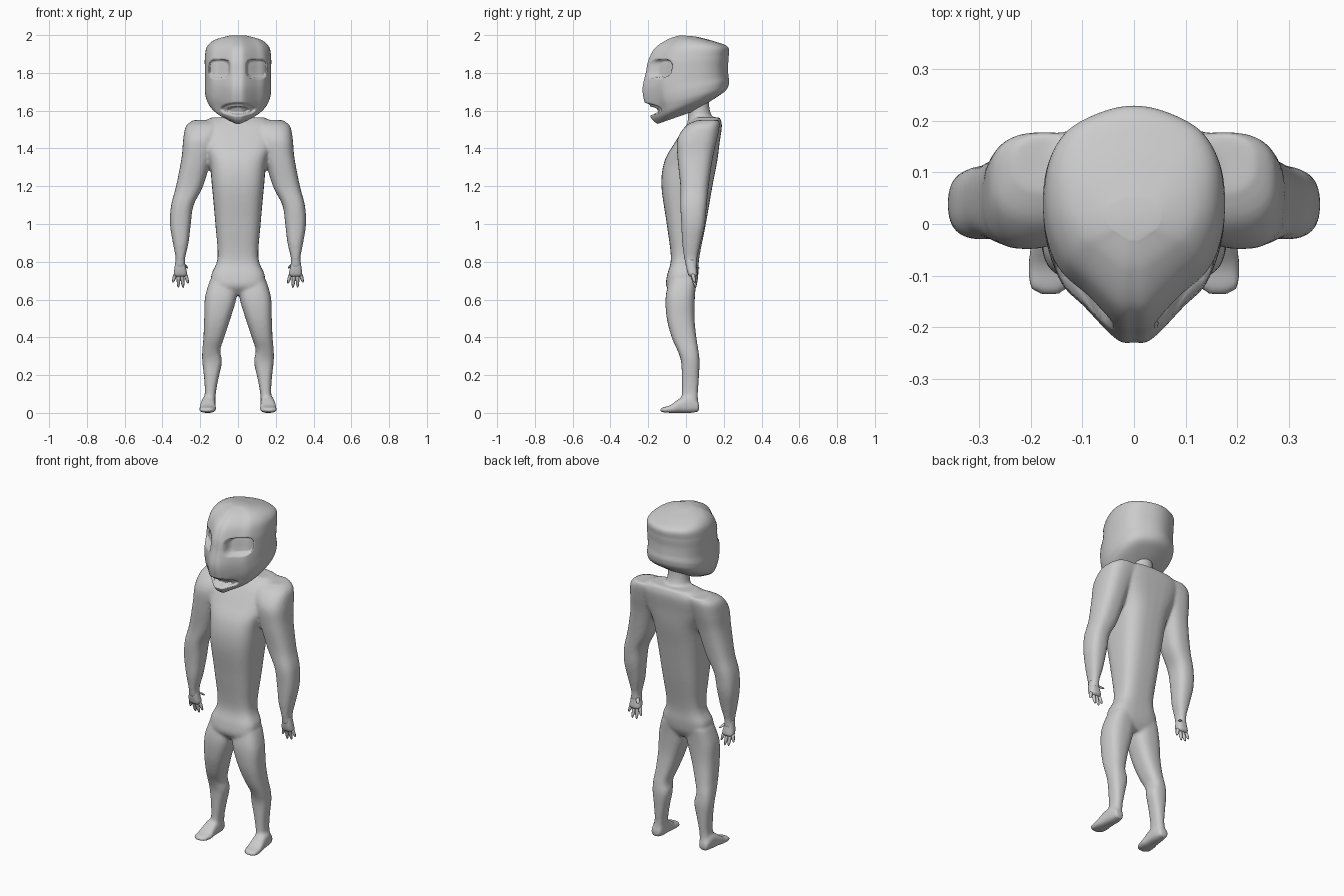
import bpy, bmesh, math
from mathutils import Vector

if "Cube" in bpy.data.objects:
    bpy.data.objects.remove(bpy.data.objects["Cube"])


def spline(rows, k, closed=False):
    """Catmull-Rom resampling of rows of numbers, k steps per span."""
    n, out = len(rows), []
    for i in range(n if closed else n - 1):
        if closed:
            a, b, c, d = (rows[(i + j) % n] for j in (-1, 0, 1, 2))
        else:
            a, b, c, d = rows[max(i - 1, 0)], rows[i], rows[i + 1], rows[min(i + 2, n - 1)]
        for s in range(k):
            t = s / k
            out.append([0.5 * (2*q + (r - p)*t + (2*p - 5*q + 4*r - u)*t*t + (3*q - p - 3*r + u)*t**3)
                        for p, q, r, u in zip(a, b, c, d)])
    if not closed:
        out.append(list(rows[-1]))
    return out


def skin(bm, rings):
    """Closed surface through a list of point rings."""
    vs = [[bm.verts.new(p) for p in r] for r in rings]
    n = len(vs[0])
    for a, b in zip(vs, vs[1:]):
        for i in range(n):
            bm.faces.new((a[i], a[(i + 1) % n], b[(i + 1) % n], b[i]))
    bm.faces.new(vs[0])
    bm.faces.new(vs[-1])


def oval(a0, a1, b0, b1, e, n=32):
    """Rounded rectangle filling the given ranges."""
    pts = []
    for i in range(n):
        c, s = math.cos(math.tau * i / n), math.sin(math.tau * i / n)
        u = math.copysign(abs(c) ** (2 / e), c)
        v = math.copysign(abs(s) ** (2 / e), s)
        pts.append(((a0 + a1) / 2 + u * (a1 - a0) / 2, (b0 + b1) / 2 + v * (b1 - b0) / 2))
    return pts


def limb(bm, rows, side=1, e=2.6, k=5):
    """Loft upright rows of (z, x inner, x outer, y front, y back)."""
    skin(bm, [[(side * x, y, z) for x, y in oval(x0, x1, y0, y1, e)]
              for z, x0, x1, y0, y1 in spline(rows, k)])


def finish(bm, name):
    bmesh.ops.recalc_face_normals(bm, faces=bm.faces[:])
    me = bpy.data.meshes.new(name)
    bm.to_mesh(me)
    bm.free()
    for p in me.polygons:
        p.use_smooth = True
    ob = bpy.data.objects.new(name, me)
    bpy.context.collection.objects.link(ob)
    return ob


# Body: torso, neck, arms, legs and feet, fused into one skin
bm = bmesh.new()
torso = [(.625, .07, -.07, .03), (.67, .13, -.105, .055), (.73, .142, -.1, .065), (.82, .108, -.08, .07),
         (1.0, .12, -.102, .105), (1.2, .138, -.13, .14), (1.33, .152, -.115, .165),
         (1.43, .19, -.06, .178), (1.52, .2, 0, .19), (1.565, .14, .05, .18)]
limb(bm, [(z, -w, w, f, b) for z, w, f, b in torso], e=3)
limb(bm, [(1.48, -.1, .1, 0, .16), (1.56, -.07, .07, .01, .14), (1.61, -.06, .06, .01, .125),
          (1.7, -.06, .06, .0, .12)], e=2)
arm = [(1.55, .08, .235, .06, .175), (1.52, .08, .275, 0, .178), (1.45, .11, .29, -.045, .165),
       (1.35, .14, .299, -.045, .142), (1.2, .185, .328, -.03, .12), (1.1, .235, .354, -.03, .11),
       (1.0, .25, .36, -.025, .1), (.9, .262, .345, -.02, .078), (.82, .28, .33, -.01, .06),
       (.77, .278, .335, 0, .058)]
leg = [(.7, .01, .15, -.09, .055), (.61, .008, .175, -.108, .047), (.5, .04, .179, -.102, .045),
       (.4, .073, .183, -.076, .055), (.33, .094, .189, -.045, .066), (.27, .085, .189, -.026, .072),
       (.18, .104, .179, -.022, .068), (.1, .118, .176, -.022, .063), (.03, .122, .188, -.03, .066)]
foot = [(.069, .13, .183, .008, .05), (.03, .119, .191, 0, .09), (-.03, .119, .198, 0, .078),
        (-.08, .116, .206, 0, .042), (-.12, .124, .204, .003, .03), (-.137, .145, .185, .008, .022)]
for s in (1, -1):
    limb(bm, arm, s)
    limb(bm, leg, s)
    skin(bm, [[(s * x, y, z) for x, z in oval(x0, x1, z0, z1, 2.8)]
              for y, x0, x1, z0, z1 in spline(foot, 5)])
body = finish(bm, "body")
fuse = body.modifiers.new("fuse", "REMESH")
fuse.mode = "VOXEL"
fuse.voxel_size = 0.009
fuse.use_smooth_shade = True
relax = body.modifiers.new("relax", "SMOOTH")
relax.factor = 0.5
relax.iterations = 6

# Hands: palm, four spread fingers and a thumb
palm = [(.81, .284, .33, 0, .05), (.77, .276, .336, .002, .056), (.735, .27, .34, .01, .06),
        (.722, .28, .33, .02, .054)]
fingers = [((.28, .035, .74), (.264, .045, .685)), ((.297, .032, .735), (.29, .05, .662)),
           ((.314, .032, .735), (.316, .052, .664)), ((.33, .035, .74), (.344, .045, .69)),
           ((.285, .045, .785), (.268, .068, .765))]
for s, label in ((1, "left"), (-1, "right")):
    bm = bmesh.new()
    limb(bm, palm, s)
    for a, b in fingers:
        a, b = Vector(a), Vector(b)
        rings = []
        for t, r in ((-.1, .008), (.3, .0105), (.7, .0085), (.93, .005), (1, .0015)):
            c = a.lerp(b, t)
            rings.append([(s * (c.x + r * math.cos(math.tau * i / 10)),
                           c.y + r * math.sin(math.tau * i / 10), c.z) for i in range(10)])
        skin(bm, rings)
    finish(bm, label + "_hand")

# Head: wedge-shaped plan swept up through tilted rings
# rows: y front, z front, y back, z back, half width
rows = [(-.15, 1.53, .05, 1.6, .06), (-.18, 1.555, .16, 1.67, .135), (-.2, 1.6, .213, 1.71, .165),
        (-.22, 1.65, .228, 1.75, .174), (-.229, 1.72, .224, 1.79, .173), (-.212, 1.8, .222, 1.835, .174),
        (-.197, 1.87, .226, 1.885, .174), (-.16, 1.935, .222, 1.937, .164),
        (-.09, 1.98, .15, 1.967, .125), (-.03, 1.999, .05, 1.993, .05)]
half = [(.2, .015), (.55, .15), (.82, .26), (.99, .46), (.98, .7), (.78, .87), (.4, .965)]
plan = [(0, 0)] + half + [(0, 1)] + [(-x, t) for x, t in reversed(half)]
plan = spline(plan, 10, closed=True)


def ramp(v, width):
    v = max(0, min(1, v / width))
    return v * v * (3 - 2 * v)


def face(x, y, z):
    """Press the eye sockets and the mouth into the face."""
    if y > 0:
        return (x, y, z)
    u, v = (abs(x) - .098) / .056, (z - 1.823) / .05
    y += (.048 - .018 * (u + 1) / 2) * ramp(1 - u ** 4 - abs(v) ** 3.5, .5)
    m = 1 - (x / .095) ** 2 - ((z - 1.608) / .035) ** 2
    n = 1 - (x / .062) ** 2 - ((z - 1.603) / .02) ** 2
    y += .022 * ramp(m, .35) + .03 * ramp(n, .4)
    return (x, y, z)


bm = bmesh.new()
skin(bm, [[face(x * w, yf + (yb - yf) * t, zf + (zb - zf) * t) for x, t in plan]
          for yf, zf, yb, zb, w in spline(rows, 10)])
finish(bm, "head")
